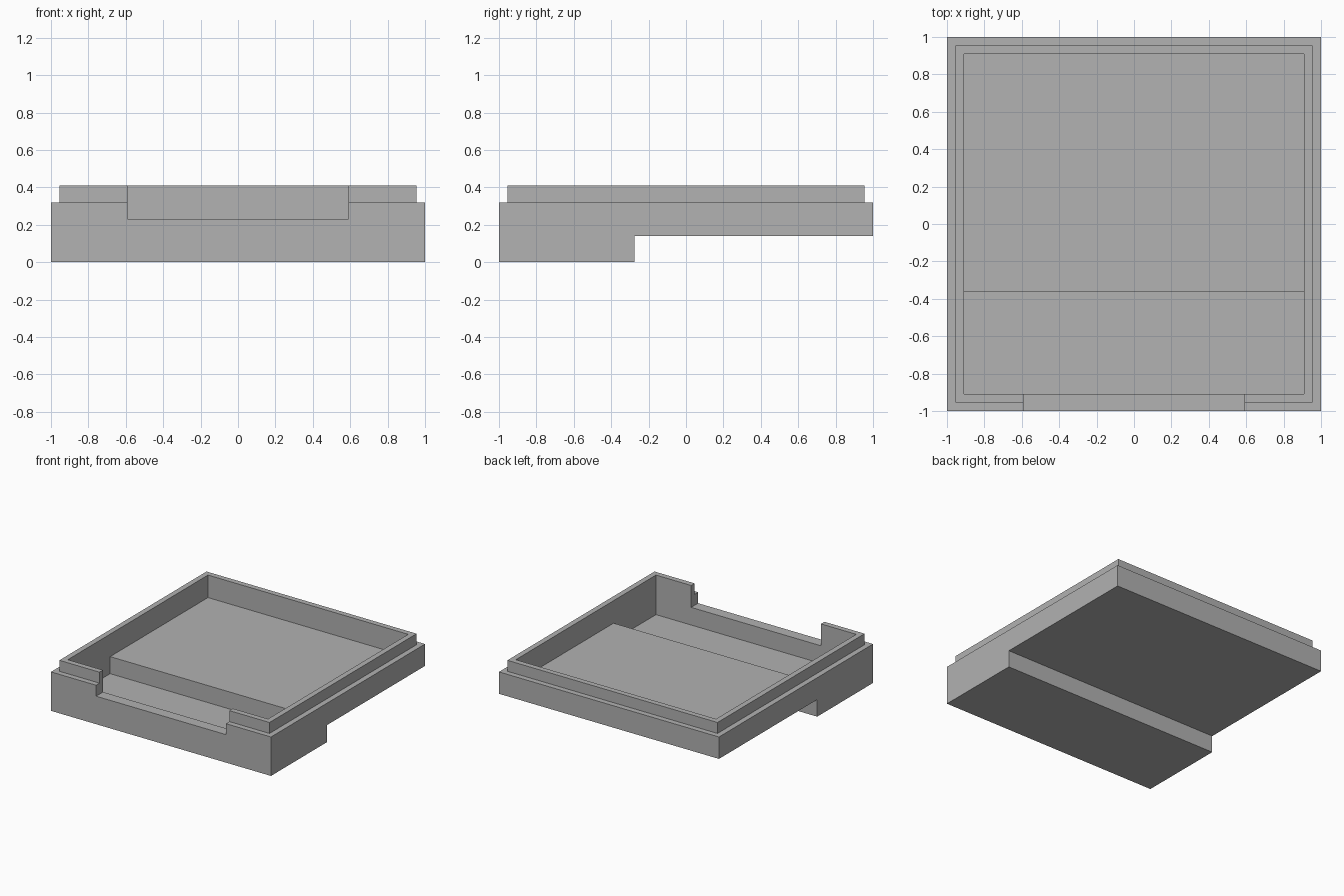
import bpy
import bmesh

cube = bpy.data.objects.get("Cube")
if cube:
    bpy.data.objects.remove(cube, do_unlink=True)

WALL = 0.09
RIM_INSET = 0.045
SHOULDER, TOP = 0.32, 0.41

grey = bpy.data.materials.new("plain grey")
grey.use_nodes = True
colour = (0.445, 0.445, 0.445, 1)
grey.diffuse_color = colour
grey.node_tree.nodes["Principled BSDF"].inputs["Base Color"].default_value = colour


def extrude_profile(name, profile, half_width):
    """Sweep a closed (y, z) outline symmetrically along x."""
    bm = bmesh.new()
    face = bm.faces.new([bm.verts.new((-half_width, y, z)) for y, z in profile])
    swept = bmesh.ops.extrude_face_region(bm, geom=[face])["geom"]
    verts = [v for v in swept if isinstance(v, bmesh.types.BMVert)]
    bmesh.ops.translate(bm, verts=verts, vec=(2 * half_width, 0, 0))
    bmesh.ops.recalc_face_normals(bm, faces=bm.faces)
    mesh = bpy.data.meshes.new(name)
    bm.to_mesh(mesh)
    bm.free()
    mesh.materials.append(grey)
    obj = bpy.data.objects.new(name, mesh)
    bpy.context.collection.objects.link(obj)
    return obj


def stepped(reach, low, high, step_y, top):
    """Outline with a deep front section and a shallow rear section."""
    return [(-reach, low), (step_y, low), (step_y, high),
            (reach, high), (reach, top), (-reach, top)]


def box(y0, y1, z0, z1):
    return [(y0, z0), (y1, z0), (y1, z1), (y0, z1)]


# Outer shell with the deep front underside
tray = extrude_profile("tray", stepped(1, 0, 0.14, -0.275, SHOULDER), 1)

# Raised inner lip, stepped cavity and front opening
lip_reach = 1 - RIM_INSET
inner = 1 - WALL
lip = extrude_profile("lip_block", box(-lip_reach, lip_reach, 0.27, TOP), lip_reach)
cavity = extrude_profile("cavity_cutter", stepped(inner, 0.085, 0.225, -0.36, 0.6), inner)
opening = extrude_profile("opening_cutter", box(-1.1, -0.8, 0.23, 0.6), 0.59)

for helper, operation in ((lip, "UNION"), (cavity, "DIFFERENCE"), (opening, "DIFFERENCE")):
    mod = tray.modifiers.new(helper.name, "BOOLEAN")
    mod.operation = operation
    mod.solver = "EXACT"
    mod.object = helper

# Bake the cuts and discard the helpers
bpy.context.view_layer.update()
evaluated = tray.evaluated_get(bpy.context.evaluated_depsgraph_get())
result = bpy.data.meshes.new_from_object(evaluated)
tray.modifiers.clear()
tray.data = result
for helper in (lip, cavity, opening):
    bpy.data.objects.remove(helper, do_unlink=True)
